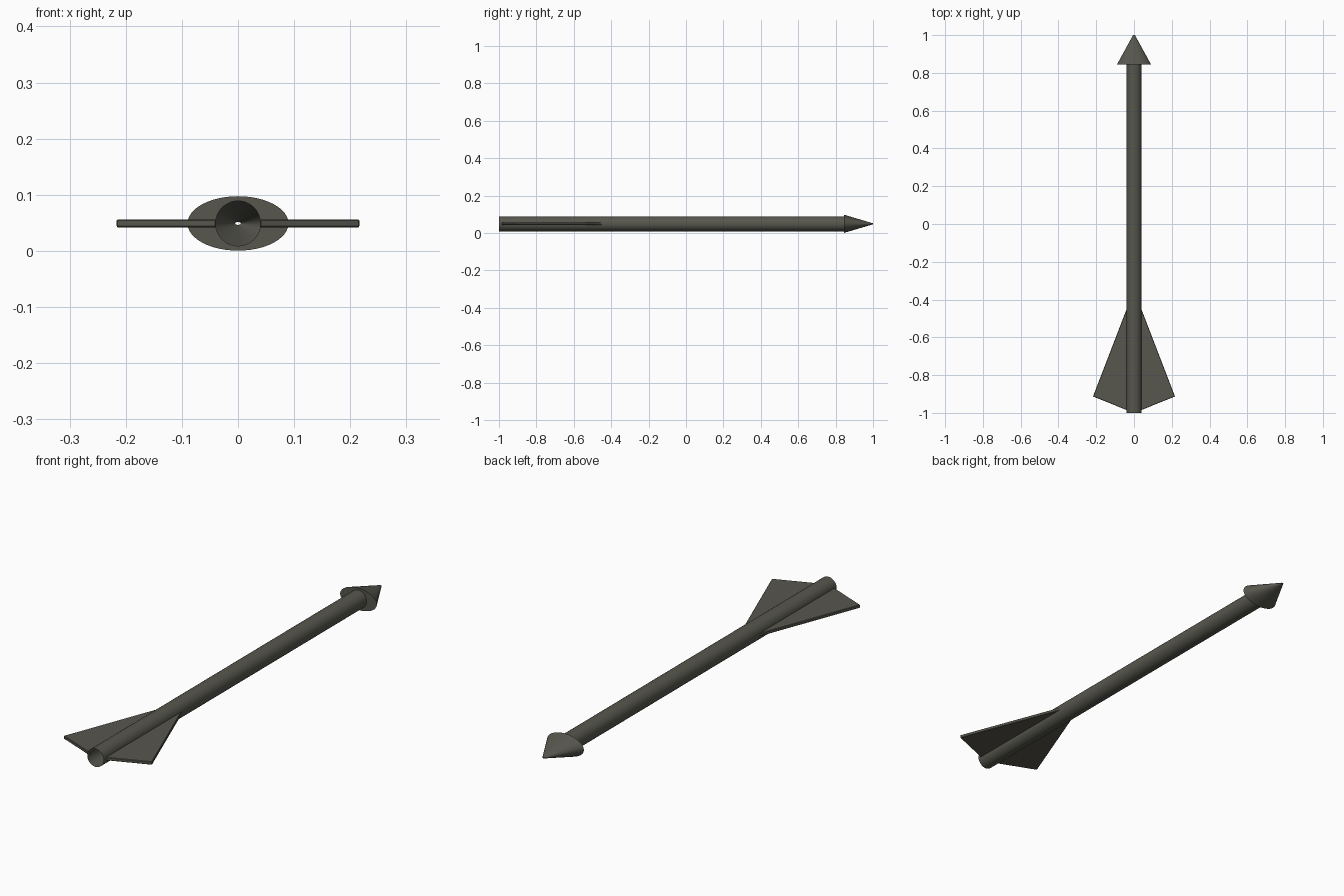
import bpy, bmesh, math

if "Cube" in bpy.data.objects:
    bpy.data.objects.remove(bpy.data.objects["Cube"])

ZC = 0.049      # height of the arrow's axis
SEG = 48

mat = bpy.data.materials.new("dark olive grey")
mat.diffuse_color = (0.095, 0.094, 0.076, 1)
mat.use_nodes = True
mat.node_tree.nodes["Principled BSDF"].inputs["Base Color"].default_value = mat.diffuse_color


def finish(bm, name, smooth=True):
    mesh = bpy.data.meshes.new(name)
    bm.to_mesh(mesh)
    bm.free()
    mesh.materials.append(mat)
    ob = bpy.data.objects.new(name, mesh)
    bpy.context.collection.objects.link(ob)
    if smooth:
        bpy.ops.object.select_all(action='DESELECT')
        ob.select_set(True)
        bpy.context.view_layer.objects.active = ob
        bpy.ops.object.shade_smooth_by_angle(angle=math.radians(35))
    return ob


def loft(name, rings):
    """Open skin through elliptical rings (y, radius x, radius z)."""
    bm = bmesh.new()
    loops = []
    for y, rx, rz in rings:
        loops.append([bm.verts.new((rx * math.cos(2 * math.pi * k / SEG), y,
                                    ZC + rz * math.sin(2 * math.pi * k / SEG)))
                      for k in range(SEG)])
    for a, b in zip(loops, loops[1:]):
        for k in range(SEG):
            n = (k + 1) % SEG
            bm.faces.new((a[k], b[k], b[n], a[n]))
    return finish(bm, name)


# Hollow shaft, open at the tail
loft("shaft", [(-1, 0.04, 0.04), (0.845, 0.04, 0.04)])

# Flattened hollow head: flat back ring, then cone with a tiny open tip
loft("arrow_head", [(0.845, 0.04, 0.04), (0.845, 0.09, 0.0485), (1, 0.005, 0.0026)])

# Pair of thin swept fins
half = 0.0068
bm = bmesh.new()
outline = [(0.039, -0.45), (0.039, -0.985), (0.217, -0.913)]
base = bm.faces.new([bm.verts.new((x, y, ZC - half)) for x, y in outline])
ext = bmesh.ops.extrude_face_region(bm, geom=[base])
top = [v for v in ext["geom"] if isinstance(v, bmesh.types.BMVert)]
bmesh.ops.translate(bm, verts=top, vec=(0, 0, 2 * half))
bmesh.ops.recalc_face_normals(bm, faces=bm.faces)
fins = finish(bm, "fins", smooth=False)
bevel = fins.modifiers.new("soft edge", 'BEVEL')
bevel.width = 0.002
bevel.segments = 1
fins.modifiers.new("mirror", 'MIRROR').use_axis = (True, False, False)
